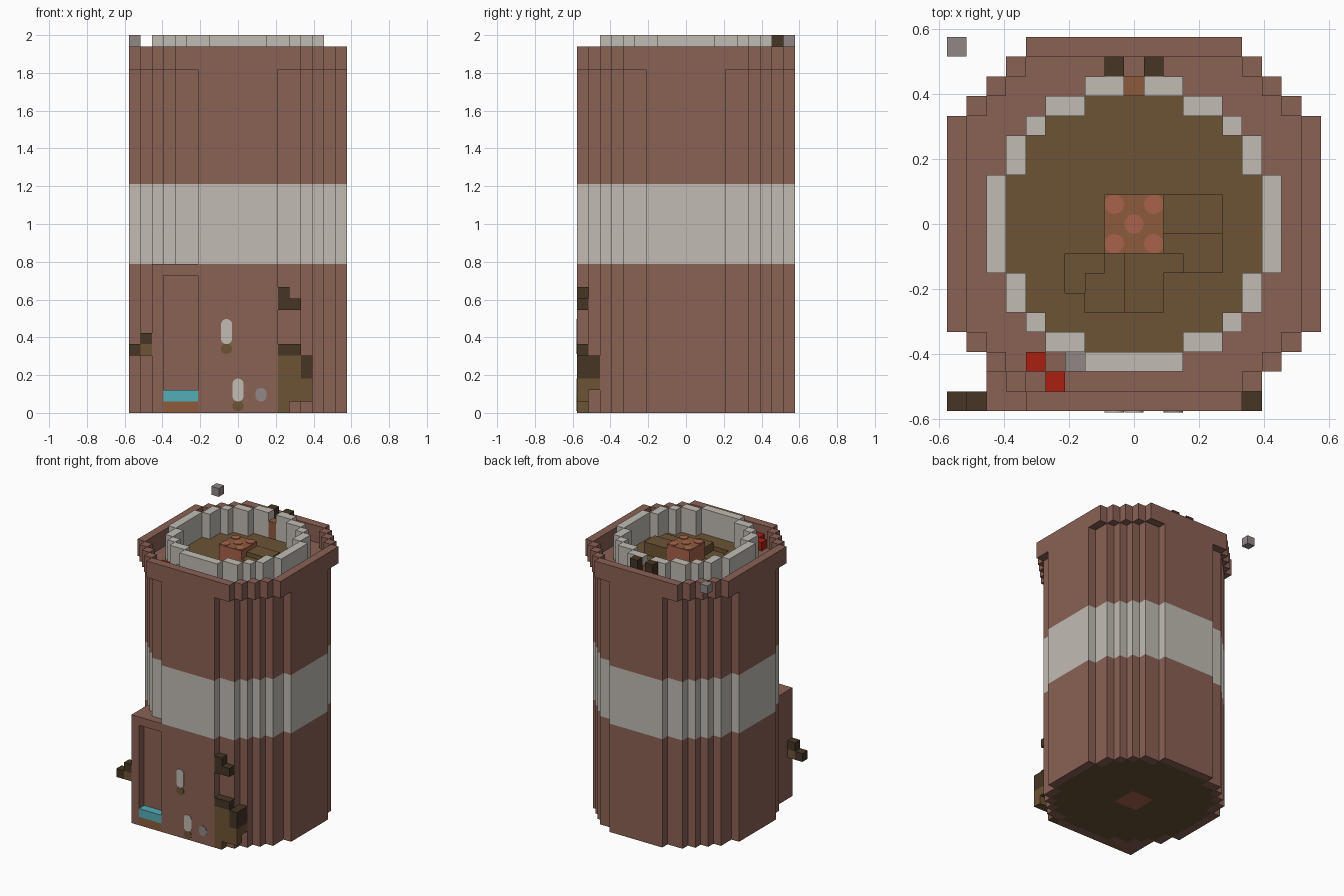
import bpy, bmesh, math

U = 2 / 33  # one block

if "Cube" in bpy.data.objects:
    bpy.data.objects.remove(bpy.data.objects["Cube"], do_unlink=True)


def make_material(name, code):
    rgb = [int(code[k:k + 2], 16) / 255 for k in (0, 2, 4)]
    lin = [c / 12.92 if c < 0.04 else ((c + 0.055) / 1.055) ** 2.4 for c in rgb]
    m = bpy.data.materials.new(name)
    m.use_nodes = True
    m.diffuse_color = (*lin, 1)
    m.node_tree.nodes["Principled BSDF"].inputs["Base Color"].default_value = (*lin, 1)
    return m


RUST = make_material("rust_brick", "8A6154")
STONE = make_material("pale_stone", "C1BCB4")
FLOOR = make_material("brown_floor", "6C5334")
DARK = make_material("dark_wood", "463524")
GREY = make_material("grey_stone", "908785")
RED = make_material("red", "A82010")
CYAN = make_material("cyan", "55AEB7")
ORANGE = make_material("orange_wood", "8C5B3D")
PINK = make_material("warm_clay", "A9624B")


def finish(name, bm, mats):
    mesh = bpy.data.meshes.new(name)
    bm.to_mesh(mesh)
    bm.free()
    for m in mats:
        mesh.materials.append(m)
    obj = bpy.data.objects.new(name, mesh)
    bpy.context.collection.objects.link(obj)
    return obj


def prism(name, cells, levels, *mats):
    """Extrude a set of grid cells through block levels, one material per layer."""
    bm = bmesh.new()
    cache = {}

    def vert(i, j, k):
        if (i, j, k) not in cache:
            cache[i, j, k] = bm.verts.new(((i - 0.5) * U, (j - 0.5) * U, k * U))
        return cache[i, j, k]

    def quad(points, slot):
        bm.faces.new([vert(*p) for p in points]).material_index = slot

    lo, hi = levels[0], levels[-1]
    for i, j in cells:
        ring = [(i, j), (i + 1, j), (i + 1, j + 1), (i, j + 1)]
        quad([(*p, hi) for p in ring], len(mats) - 1)
        quad([(*p, lo) for p in reversed(ring)], 0)
        sides = [(i, j - 1), (i + 1, j), (i, j + 1), (i - 1, j)]
        for s, neighbour in enumerate(sides):
            if neighbour not in cells:
                a, b = ring[s], ring[(s + 1) % 4]
                for n in range(len(mats)):
                    z0, z1 = levels[n], levels[n + 1]
                    quad([(*a, z0), (*b, z0), (*b, z1), (*a, z1)], n)
    return finish(name, bm, mats)


def disc(widths):
    """Stepped round plan; widths are half widths from the middle row outwards."""
    return {(i, s * j) for j, w in enumerate(widths) for s in (1, -1)
            for i in range(-w, w + 1)}


def erode(c):
    return {(i, j) for i, j in c
            if {(i + 1, j), (i - 1, j), (i, j + 1), (i, j - 1)} <= c}


def rect(i0, i1, j0, j1):
    return {(i, j) for i in range(i0, i1 + 1) for j in range(j0, j1 + 1)}


def plate(name, x, z, w, h, mat, y=-9.5 * U):
    """Thin rounded plate on the front wall."""
    bm = bmesh.new()
    r = min(w, h) / 2
    pts = []
    for n in range(16):
        a = 2 * math.pi * (n + 0.5) / 16
        ca, sa = math.cos(a), math.sin(a)
        pts.append((x + r * ca + math.copysign(w / 2 - r, ca),
                    z + r * sa + math.copysign(h / 2 - r, sa)))
    back = [bm.verts.new((px, y, pz)) for px, pz in pts]
    front = [bm.verts.new((px, y - 0.004, pz)) for px, pz in pts]
    bm.faces.new(front)
    for n in range(16):
        m = (n + 1) % 16
        bm.faces.new((back[n], back[m], front[m], front[n]))
    bmesh.ops.recalc_face_normals(bm, faces=bm.faces)
    return finish(name, bm, [mat])


body = disc([9, 9, 9, 9, 8, 8, 7, 6, 5, 3])
rim = disc([9, 9, 9, 9, 9, 9, 8, 7, 6, 5])
inner = disc([7, 7, 7, 6, 6, 5, 4, 2])
room = erode(inner)
core = rect(-1, 1, -1, 1)

# Tower wall with pale band, base and overhanging parapet
prism("tower_wall", body - erode(body), [0, 13, 20, 30], RUST, STONE, RUST)
prism("base_floor", erode(body) - core, [0, 1], FLOOR)
prism("parapet", rim - erode(rim), [30, 32], RUST)
prism("walkway", erode(body) - inner, [29, 30], RUST)

# Inner pale wall with a doorway at the back
doorway = {(0, 7)}
prism("roof_wall", inner - room - doorway, [29, 33], STONE)
prism("doorway_panel", doorway, [29, 32], ORANGE)
for side in (-1, 1):
    prism("door_post", {(side, 8)}, [30, 33], DARK)

# Roof floor with winding steps around the central column
steps = [(rect(2, 4, 0, 1), 31.5), (rect(2, 4, -2, -1) - {(2, -2)}, 31),
         (rect(0, 1, -4, -2) | {(2, -2)}, 30.5), (rect(-2, -1, -4, -2) - {(-2, -2)}, 29.5),
         (rect(-3, -2, -3, -2) - {(-2, -3)}, 29)]
used = set(core)
for cells, top in steps:
    cells = cells - used
    used |= cells
    prism("stair_step", cells, [top - 2, top], FLOOR)
prism("roof_floor", room - used, [29, 30], FLOOR)

# Central column with dotted top
prism("central_column", core, [0, 31.9, 32], PINK, ORANGE)
for x, y in [(0, 0), (1, 1), (1, -1), (-1, 1), (-1, -1)]:
    bpy.ops.mesh.primitive_cylinder_add(vertices=12, radius=U / 2, depth=0.008,
                                        location=(x * U, y * U, 32 * U))
    dot = bpy.context.object
    dot.name = "column_dot"
    dot.data.materials.append(PINK)

# Front annex with a niche and a bench
niche = rect(-6, -4, -9, -9)
annex = rect(-7, -4, -9, -7) - body
prism("annex", annex - niche, [0, 12], RUST)
prism("annex_top", annex, [12, 13], RUST)
prism("bench_base", niche, [0, 1], ORANGE)
prism("bench_seat", niche, [1, 2], CYAN)

# Loose blocks on the roof
prism("red_block", {(-5, -7), (-4, -8)}, [30, 31], RED)
prism("grey_block", {(-3, -7)}, [30, 31], GREY)
prism("corner_block", {(-9, 9)}, [32, 33], GREY)

# Climbing roots: cells, bottom, top, colour
roots = [({(-9, -9)}, 5, 6, DARK), ({(-8, -9)}, 6, 7, DARK), ({(-8, -9)}, 5, 6, FLOOR),
         ({(4, -9)}, 9, 11, DARK), ({(5, -9)}, 9, 10, DARK),
         (rect(4, 5, -9, -9), 5, 6, DARK), (rect(6, 6, -9, -8), 3, 5, DARK),
         ({(4, -9)}, 0, 5, FLOOR), ({(5, -9)}, 1, 5, FLOOR),
         (rect(6, 6, -9, -8), 2, 3, FLOOR), ({(6, -9)}, 1, 2, FLOOR)]
for cells, lo, hi, mat in roots:
    prism("root", cells, [lo, hi], mat)

# Small painted details on the front wall
for x, z in [(-1, 6), (0, 1)]:
    top = 2.2 if z > 1 else 2
    plate("lamp", x * U, (z + top / 2) * U, U, top * U, STONE)
    plate("lamp_foot", x * U, (z - 0.4) * U, U, 0.9 * U, FLOOR)
plate("wall_knob", 2 * U, 1.6 * U, U, 1.2 * U, GREY)
